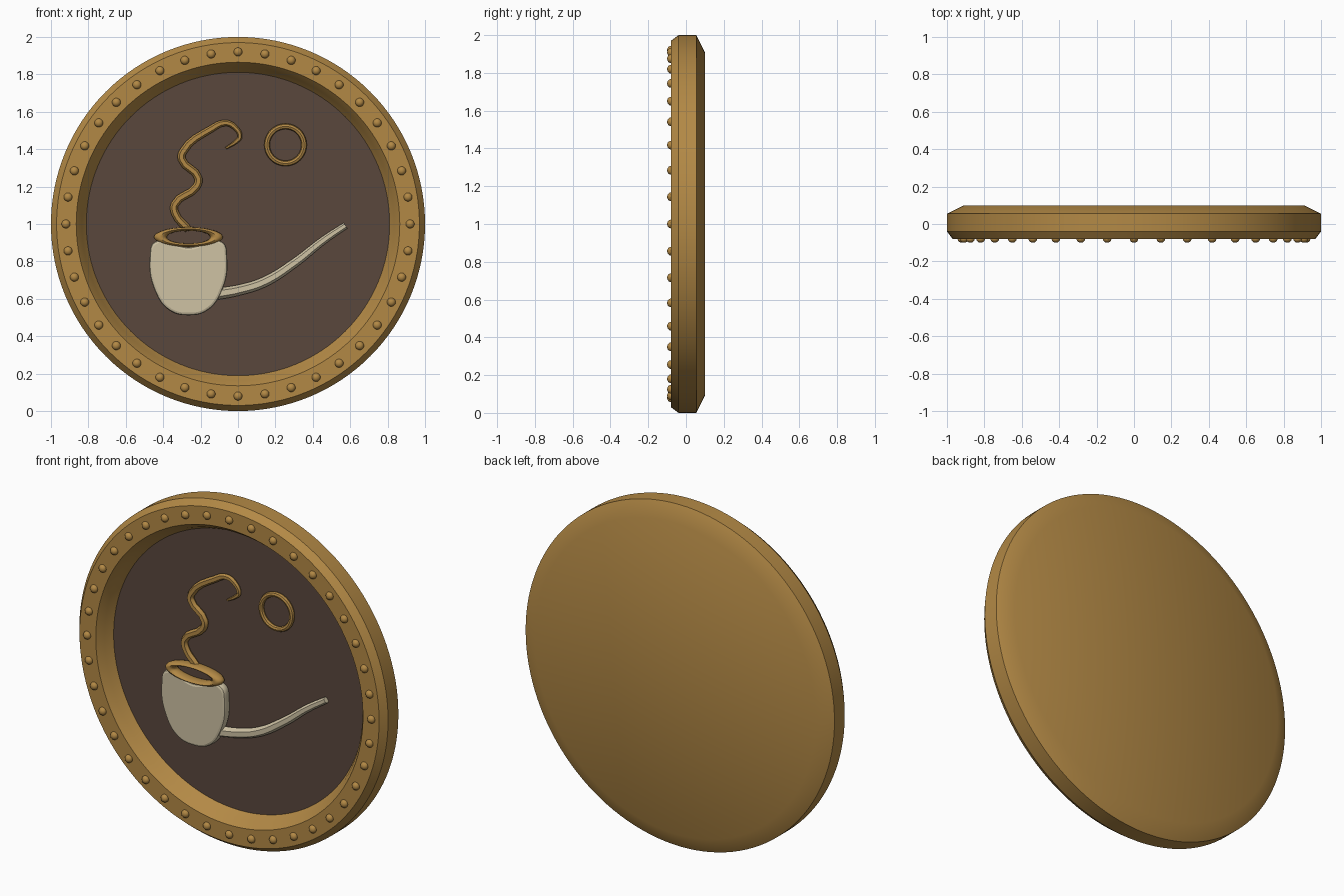
import bpy, bmesh, math
from mathutils import Matrix

old = bpy.data.objects.get("Cube")
if old:
    bpy.data.objects.remove(old)


def material(name, rgb):
    m = bpy.data.materials.new(name)
    m.use_nodes = True
    m.diffuse_color = (*rgb, 1)
    bsdf = next(n for n in m.node_tree.nodes if n.type == 'BSDF_PRINCIPLED')
    bsdf.inputs["Base Color"].default_value = (*rgb, 1)
    bsdf.inputs["Roughness"].default_value = 0.6
    return m


GOLD = material("antique gold", (0.45, 0.25, 0.06))
BROWN = material("dark brown", (0.10, 0.063, 0.046))
BONE = material("bone", (0.62, 0.54, 0.37))


def smooth(ob, angle=30):
    bpy.ops.object.select_all(action='DESELECT')
    ob.select_set(True)
    bpy.context.view_layer.objects.active = ob
    bpy.ops.object.shade_smooth_by_angle(angle=math.radians(angle))


def finish(name, bm, mat, angle=30):
    bmesh.ops.recalc_face_normals(bm, faces=bm.faces)
    me = bpy.data.meshes.new(name)
    bm.to_mesh(me)
    bm.free()
    me.materials.append(mat)
    ob = bpy.data.objects.new(name, me)
    bpy.context.collection.objects.link(ob)
    smooth(ob, angle)
    return ob


def lathe(name, profile, mat, segs=128):
    """Turn (radius, y) points about the medallion's axis and cap both ends."""
    bm = bmesh.new()
    rings = []
    for r, y in profile:
        rings.append([bm.verts.new((r * math.cos(a), y, 1 + r * math.sin(a)))
                      for a in (math.tau * i / segs for i in range(segs))])
    for lo, hi in zip(rings, rings[1:]):
        for i in range(segs):
            j = (i + 1) % segs
            bm.faces.new((lo[i], lo[j], hi[j], hi[i]))
    bm.faces.new(rings[0])
    bm.faces.new(rings[-1])
    return finish(name, bm, mat)


def drawn(name, points, mat, y, closed=False, fill=False, bevel=0.02,
          extrude=0.0, radii=None, res=8):
    """A curve through (x, z) points, lying on the face of the medallion."""
    cu = bpy.data.curves.new(name, 'CURVE')
    cu.dimensions = '2D' if fill else '3D'
    cu.fill_mode = 'BOTH' if fill else 'FULL'
    cu.bevel_depth, cu.extrude, cu.bevel_resolution = bevel, extrude, 1
    cu.resolution_u = res
    cu.use_fill_caps = not fill
    if fill:
        cu.offset = -bevel
    sp = cu.splines.new('BEZIER')
    sp.bezier_points.add(len(points) - 1)
    for i, (p, (x, z)) in enumerate(zip(sp.bezier_points, points)):
        p.co = (x, z, 0)
        p.handle_left_type = p.handle_right_type = 'AUTO'
        p.radius = radii[i] if radii else 1
    sp.use_cyclic_u = closed
    cu.materials.append(mat)
    ob = bpy.data.objects.new(name, cu)
    bpy.context.collection.objects.link(ob)
    ob.rotation_euler.x = math.pi / 2
    ob.location.y = y
    bpy.ops.object.select_all(action='DESELECT')
    ob.select_set(True)
    bpy.context.view_layer.objects.active = ob
    bpy.ops.object.convert(target='MESH')
    smooth(bpy.context.object)
    return bpy.context.object


def torus(name, centre, major, minor, squash, mat, segs=64, sides=12):
    """A ring facing the front, flattened in height by squash."""
    bm = bmesh.new()
    grid = []
    for i in range(segs):
        a = math.tau * i / segs
        row = []
        for k in range(sides):
            b = math.tau * k / sides
            r = major + minor * math.cos(b)
            row.append(bm.verts.new((centre[0] + r * math.cos(a),
                                     centre[1] + minor * math.sin(b),
                                     centre[2] + squash * r * math.sin(a))))
        grid.append(row)
    for i in range(segs):
        for k in range(sides):
            n, m = (i + 1) % segs, (k + 1) % sides
            bm.faces.new((grid[i][k], grid[n][k], grid[n][m], grid[i][m]))
    return finish(name, bm, mat, 40)


# Medallion body with raised rim, and the recessed field
lathe("medallion_body", [(0.80, 0.02), (0.81, 0.01), (0.835, -0.04), (0.865, -0.08),
                         (0.97, -0.08), (1.0, -0.04), (1.0, 0.055), (0.91, 0.1)], GOLD)
lathe("recessed_field", [(0.812, 0.008), (0.812, 0.018)], BROWN)

# Studs around the rim
bm = bmesh.new()
STUDS = 40
for i in range(STUDS):
    a = math.tau * i / STUDS
    place = Matrix.Translation((0.92 * math.cos(a), -0.08, 1 + 0.92 * math.sin(a)))
    bmesh.ops.create_uvsphere(bm, u_segments=16, v_segments=10, radius=0.023,
                              matrix=place @ Matrix.Diagonal((1, 0.87, 1, 1)))
finish("rim_studs", bm, GOLD, 60)

# Pipe bowl, mirrored about its centre line
MID = -0.265
half = [(0.18, 0.905), (0.207, 0.82), (0.178, 0.64), (0.1, 0.537)]
outline = ([(MID, 0.875)] + [(MID + x, z) for x, z in half] + [(MID, 0.512)]
           + [(MID - x, z) for x, z in reversed(half)])
drawn("pipe_bowl", outline, BONE, -0.015, closed=True, fill=True,
      bevel=0.014, extrude=0.012)
torus("bowl_lip", (MID, -0.02, 0.93), 0.15, 0.034, 0.29, GOLD)

# Tapered stem
drawn("pipe_stem", [(-0.12, 0.625), (0.01, 0.648), (0.14, 0.69), (0.3, 0.79),
                    (0.46, 0.915), (0.575, 0.992)], BONE, -0.005,
      bevel=0.03, radii=[1.05, 0.95, 0.9, 0.8, 0.68, 0.6])

# Smoke wisp and smoke ring
drawn("smoke_wisp", [(-0.265, 0.97), (-0.335, 1.055), (-0.338, 1.105), (-0.222, 1.2),
                     (-0.212, 1.245), (-0.3, 1.345), (-0.295, 1.385), (-0.14, 1.51),
                     (-0.07, 1.54), (-0.02, 1.52), (0.01, 1.465), (-0.005, 1.445),
                     (-0.065, 1.405)], GOLD, -0.005, bevel=0.021,
      radii=[1, 1, 1, 1, 1, 1, 1, 0.9, 0.8, 0.7, 0.6, 0.55, 0.3], res=4)
torus("smoke_ring", (0.254, -0.005, 1.423), 0.099, 0.015, 1, GOLD, 48, 8)
